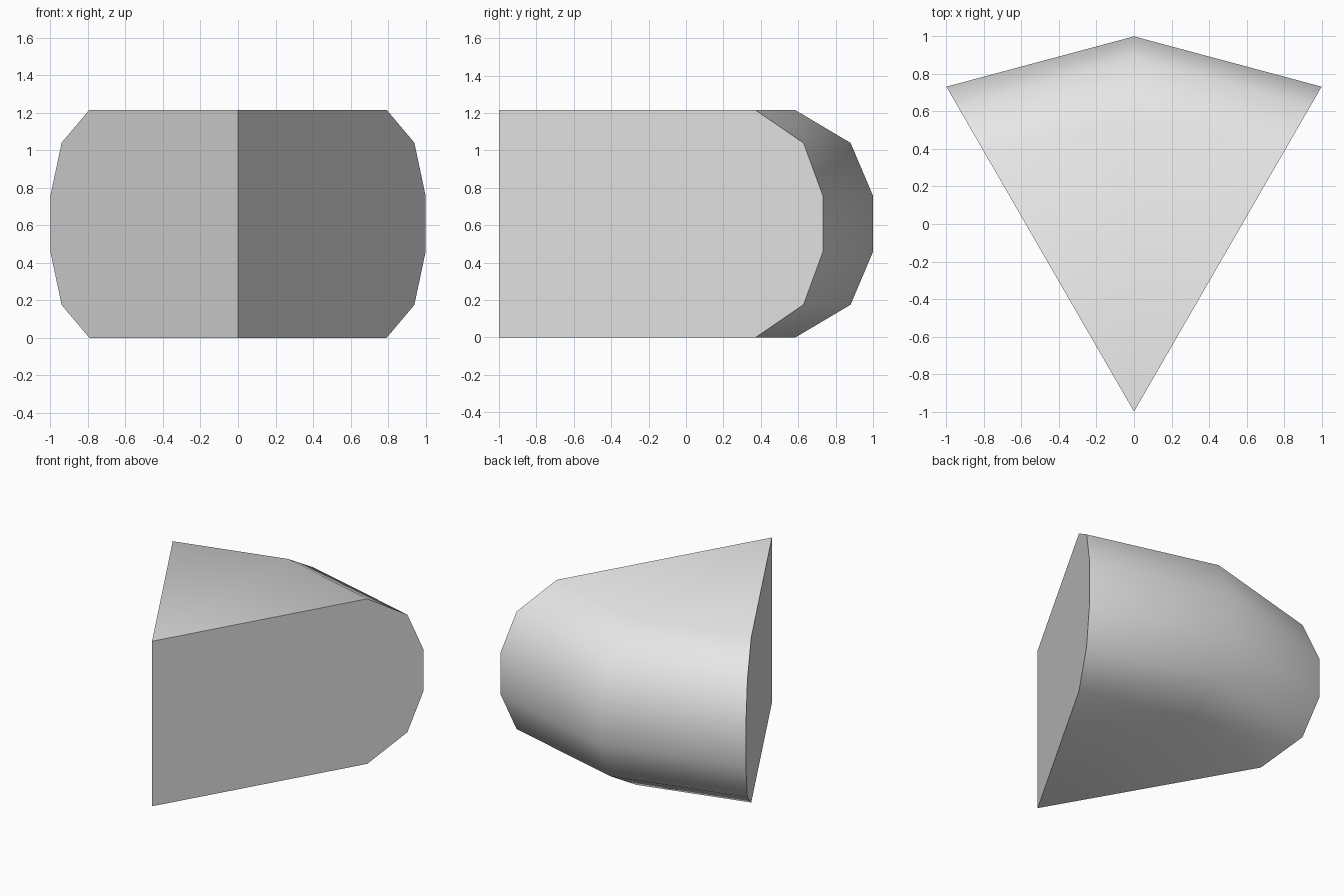
import bpy
import bmesh
import math
from mathutils import Vector

cube = bpy.data.objects.get("Cube")
if cube:
    bpy.data.objects.remove(cube, do_unlink=True)

# Material
grey = bpy.data.materials.new("light_grey")
grey.use_nodes = True
colour = (0.8, 0.8, 0.8, 1)
grey.diffuse_color = colour
grey.node_tree.nodes["Principled BSDF"].inputs["Base Color"].default_value = colour

# Half profile of the rounded rim as (radius, height), mirrored about mid height
HEIGHT = 1.215
lower = [(0, 0), (1.585, 0), (1.88, 0.175), (2, 0.458)]
profile = lower + [(r, HEIGHT - z) for r, z in reversed(lower)]

# Wedge: profile swept through a sixth of a turn about its pointed front edge
bm = bmesh.new()
tip = Vector((0, -1, 0))
start = math.radians(60)
verts = [bm.verts.new(tip + Vector((r * math.cos(start), r * math.sin(start), z)))
         for r, z in profile]
side = bm.faces.new(verts)
bmesh.ops.spin(bm, geom=[side] + side.edges[:] + verts, cent=tip, axis=(0, 0, 1),
               angle=math.radians(60), steps=2, use_duplicate=False)
bmesh.ops.remove_doubles(bm, verts=bm.verts, dist=0.0001)

# Drop inner dividing faces and make sure both flat sides are closed
inner = [f for f in bm.faces if all(abs(v.co.x) < 0.001 for v in f.verts)]
bmesh.ops.delete(bm, geom=inner, context="FACES")
bmesh.ops.holes_fill(bm, edges=[e for e in bm.edges if e.is_boundary], sides=0)
bmesh.ops.recalc_face_normals(bm, faces=bm.faces)

mesh = bpy.data.meshes.new("rounded_wedge")
bm.to_mesh(mesh)
bm.free()
mesh.materials.append(grey)
wedge = bpy.data.objects.new("rounded_wedge", mesh)
bpy.context.collection.objects.link(wedge)

# Smooth rim, crisp flat sides
bpy.ops.object.select_all(action="DESELECT")
wedge.select_set(True)
bpy.context.view_layer.objects.active = wedge
bpy.ops.object.shade_smooth_by_angle(angle=math.radians(50))
